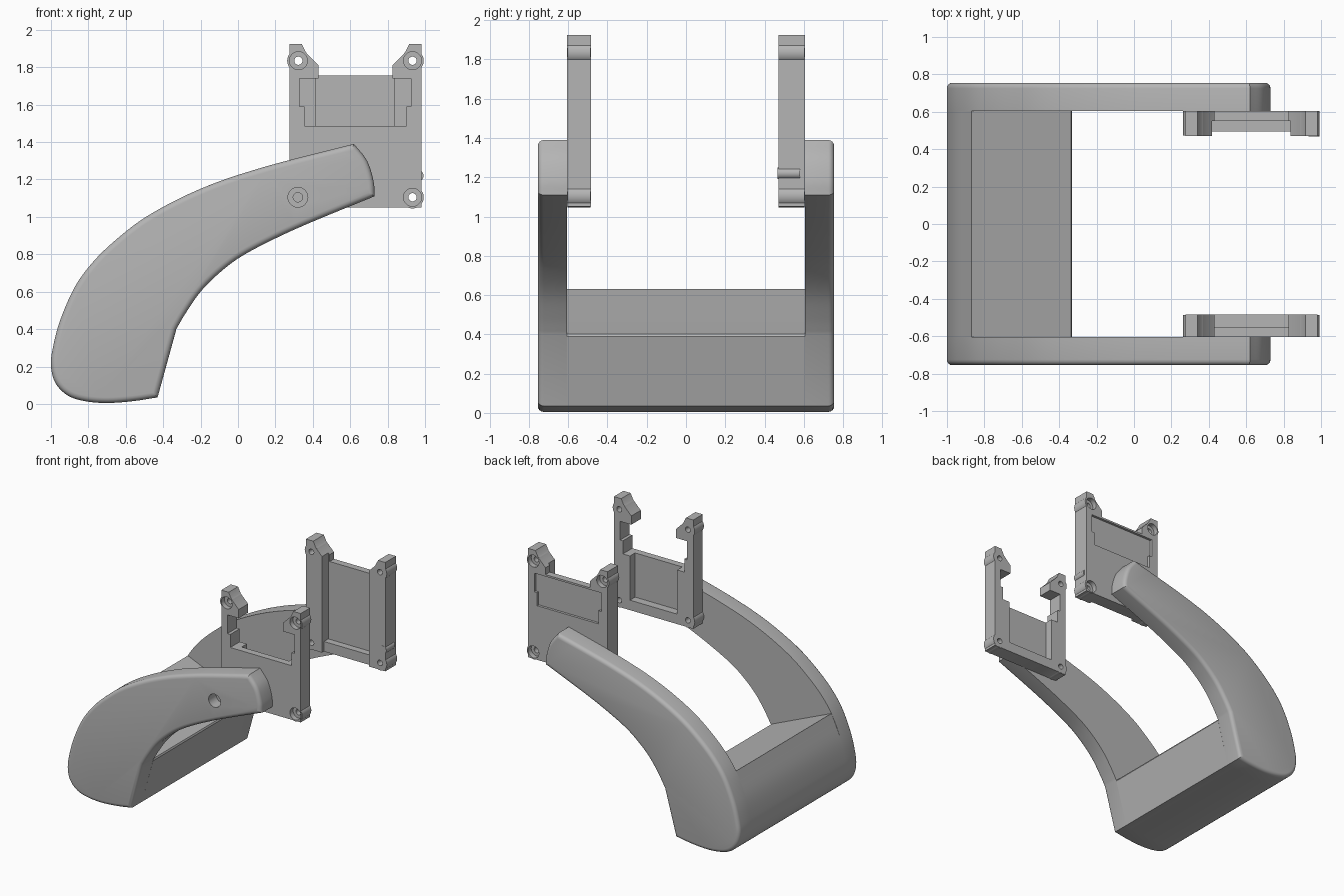
import bpy, bmesh, math
from mathutils import Matrix, Vector

cube = bpy.data.objects.get("Cube")
if cube:
    bpy.data.objects.remove(cube, do_unlink=True)

grey = bpy.data.materials.new("plain grey")
grey.use_nodes = True
colour = (0.46, 0.46, 0.46, 1)
grey.diffuse_color = colour
grey.node_tree.nodes["Principled BSDF"].inputs["Base Color"].default_value = colour


def finish(bm, name):
    bmesh.ops.recalc_face_normals(bm, faces=bm.faces)
    mesh = bpy.data.meshes.new(name)
    bm.to_mesh(mesh)
    bm.free()
    mesh.materials.append(grey)
    obj = bpy.data.objects.new(name, mesh)
    bpy.context.collection.objects.link(obj)
    return obj


def smooth(points, steps=5):
    """Curve passing through all the points."""
    pts = [Vector(p) for p in points]
    pts = [2 * pts[0] - pts[1]] + pts + [2 * pts[-1] - pts[-2]]
    out = []
    for a, b, c, d in zip(pts, pts[1:], pts[2:], pts[3:]):
        for i in range(steps):
            t = i / steps
            out.append(0.5 * (2 * b + (c - a) * t + (2 * a - 5 * b + 4 * c - d) * t ** 2
                              + (3 * b - a - 3 * c + d) * t ** 3))
    return out + [pts[-2]]


def extrude(name, profile, y0, y1, round_y=None, radius=0.03):
    """Extrude an x-z profile along y, optionally rounding the rim at round_y."""
    bm = bmesh.new()
    face = bm.faces.new([bm.verts.new((p[0], y0, p[1])) for p in profile])
    new = bmesh.ops.extrude_face_region(bm, geom=[face])["geom"]
    verts = [v for v in new if isinstance(v, bmesh.types.BMVert)]
    bmesh.ops.translate(bm, verts=verts, vec=(0, y1 - y0, 0))
    bmesh.ops.recalc_face_normals(bm, faces=bm.faces)
    if round_y is not None:
        rim = [e for e in bm.edges if all(abs(v.co.y - round_y) < 1e-4 for v in e.verts)]
        bmesh.ops.bevel(bm, geom=rim, offset=radius, segments=4, profile=0.5,
                        affect='EDGES', clamp_overlap=False)
    return finish(bm, name)


def box(x0, x1, y0, y1, z0, z1):
    return extrude("helper", [(x0, z0), (x1, z0), (x1, z1), (x0, z1)], y0, y1)


def rod(x, z, radius, y0, y1):
    bm = bmesh.new()
    place = Matrix.Translation((x, (y0 + y1) / 2, z)) @ Matrix.Rotation(math.pi / 2, 4, 'X')
    bmesh.ops.create_cone(bm, cap_ends=True, segments=32, radius1=radius, radius2=radius,
                          depth=abs(y1 - y0), matrix=place)
    return finish(bm, "helper")


def combine(obj, helper, operation='DIFFERENCE'):
    """Apply a boolean and discard the helper."""
    mod = obj.modifiers.new("shape", 'BOOLEAN')
    mod.operation, mod.object, mod.solver = operation, helper, 'EXACT'
    helper.hide_render = True
    bpy.context.view_layer.update()
    mesh = bpy.data.meshes.new_from_object(
        obj.evaluated_get(bpy.context.evaluated_depsgraph_get()))
    obj.modifiers.clear()
    obj.data = mesh
    bpy.data.objects.remove(helper, do_unlink=True)


# Curved arms
back_low = [(-0.87, 0.63), (-0.95, 0.45), (-0.99, 0.3), (-1, 0.2), (-0.975, 0.11), (-0.91, 0.045),
            (-0.82, 0.015), (-0.7, 0.005), (-0.56, 0.015), (-0.43, 0.035)]
back_high = [(0.62, 1.39), (0.28, 1.305), (0.1, 1.255), (-0.1, 1.19), (-0.3, 1.105),
             (-0.5, 0.995), (-0.65, 0.88), (-0.77, 0.765)]
under = [(-0.33, 0.4), (-0.28, 0.485), (-0.2, 0.6), (-0.1, 0.7), (0.02, 0.79),
         (0.2, 0.885), (0.4, 0.975), (0.73, 1.11)]
tip = [(0.73, 1.11), (0.725, 1.19), (0.69, 1.3), (0.62, 1.39)]
arm_profile = smooth(back_high + back_low) + smooth(under) + smooth(tip)[1:-1]
INNER, OUTER = 0.605, 0.755
front_arm = extrude("front_arm", arm_profile, -INNER, -OUTER, -OUTER)
back_arm = extrude("back_arm", arm_profile, INNER, OUTER, OUTER)

# Screw recess in the front arm
combine(front_arm, rod(0.32, 1.105, 0.053, -0.8, -0.66))
combine(front_arm, rod(0.32, 1.105, 0.025, -0.7, -0.62))

# Crossbar joining the arms
bar_profile = smooth(back_low) + [(-0.337, 0.372), (-0.332, 0.39), (-0.338, 0.403), (-0.355, 0.41)]
crossbar = extrude("crossbar", bar_profile, -INNER, INNER)

# Mounting brackets
MID = 0.628


def mirrored(half):
    return half + [(2 * MID - x, z) for x, z in reversed(half)]


outline = [(0.275, 1.05), (0.275, 1.925), (0.34, 1.925), (0.365, 1.875), (0.43, 1.81)]
open_step = [(0.33, 1.74), (0.33, 1.59), (0.355, 1.59), (0.355, 1.485)]
front_bracket = extrude("front_bracket", mirrored(outline + [(0.43, 1.74)] + open_step),
                        -INNER, -0.485)
back_bracket = extrude("back_bracket", mirrored(outline + [(0.43, 1.755)]), INNER, 0.47)


def add_screws(bracket, outer, inner):
    """Round corner bosses with counterbored holes."""
    side = math.copysign(1, outer)
    spots = [(x, z) for x in (MID - 0.305, MID + 0.305) for z in (1.105, 1.835)]
    for x, z in spots:
        combine(bracket, rod(x, z, 0.06, outer - side * 0.002, inner + side * 0.002), 'UNION')
    for x, z in spots:
        combine(bracket, rod(x, z, 0.048, outer + side * 0.02, outer - side * 0.04))
        combine(bracket, rod(x, z, 0.022, outer + side * 0.03, inner - side * 0.03))


add_screws(front_bracket, -INNER, -0.485)
add_screws(back_bracket, INNER, 0.47)

# Inner channels between the columns, with a ledge at the bottom
combine(front_bracket, box(0.418, 0.838, -0.55, -0.4, 1.13, 1.6))
combine(back_bracket, box(0.418, 0.838, 0.4, 0.55, 1.13, 1.9))
combine(back_bracket, box(0.418, 0.838, 0.4, 0.495, 0.9, 1.2))

# Shallow stepped recess on the outside of the back bracket
combine(back_bracket, extrude("helper", mirrored(open_step), 0.585, 0.65))

# Small locating peg on the back bracket edge
peg = rod(0.962, 1.22, 0.03, 0.467, 0.58)
peg.name = "locating_peg"

# Shading
for obj in (front_arm, back_arm, crossbar, front_bracket, back_bracket, peg):
    bpy.ops.object.select_all(action='DESELECT')
    obj.select_set(True)
    bpy.context.view_layer.objects.active = obj
    bpy.ops.object.shade_smooth_by_angle(angle=math.radians(30))
